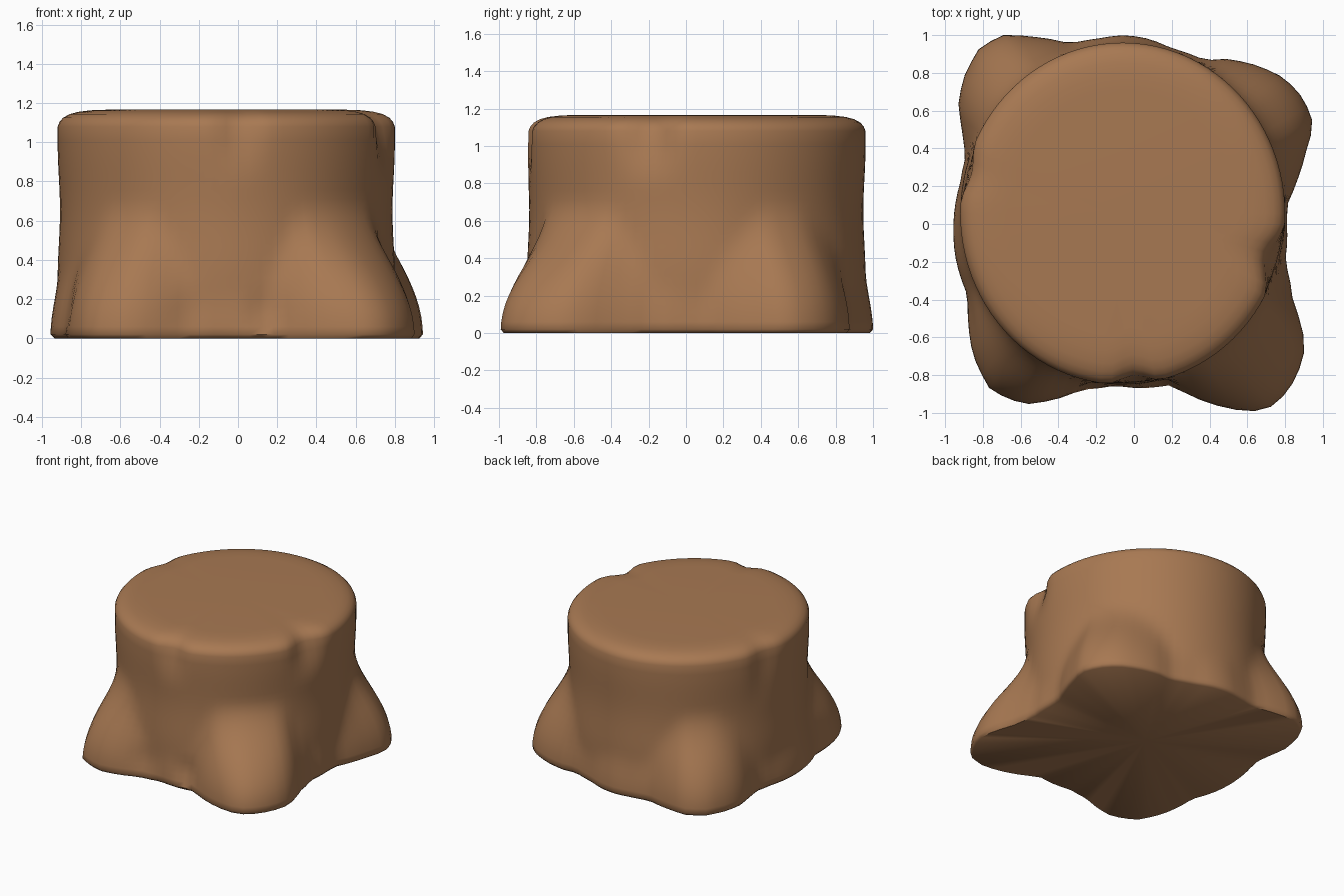
import bpy, bmesh, math

if "Cube" in bpy.data.objects:
    bpy.data.objects.remove(bpy.data.objects["Cube"])

CX, CY = -0.06, 0.055        # trunk centre
A, B = 0.86, 0.905           # trunk half widths
SEG = 96
ROOT_TOP = 0.72

# Footprint of the spreading roots
FOOT = [(0.81, 0.1), (0.86, 0.22), (0.91, 0.38), (0.95, 0.53), (0.90, 0.66), (0.80, 0.77),
        (0.65, 0.84), (0.48, 0.875), (0.38, 0.865), (0.2, 0.93), (0.08, 0.98), (-0.05, 1.0),
        (-0.2, 0.98), (-0.34, 0.955), (-0.52, 0.99), (-0.70, 1.0), (-0.82, 0.93), (-0.90, 0.78),
        (-0.93, 0.64), (-0.91, 0.5), (-0.89, 0.36), (-0.92, 0.22), (-0.95, 0.08), (-0.945, -0.18),
        (-0.88, -0.38), (-0.88, -0.52), (-0.85, -0.7), (-0.76, -0.88), (-0.58, -0.955),
        (-0.42, -0.93), (-0.28, -0.88), (-0.1, -0.855), (0.1, -0.87), (0.2, -0.855),
        (0.4, -0.95), (0.62, -0.995), (0.75, -0.96), (0.85, -0.83), (0.9, -0.7), (0.9, -0.6),
        (0.84, -0.4), (0.80, -0.2), (0.81, 0.0)]
POLAR = sorted((math.atan2(y - CY, x - CX) % math.tau, math.hypot(x - CX, y - CY)) for x, y in FOOT)
POLAR = ([(POLAR[-1][0] - math.tau, POLAR[-1][1])] + POLAR
         + [(POLAR[0][0] + math.tau, POLAR[0][1])])

# Bark grooves: angle, depth, half width, height of deepest point, vertical reach
GROOVES = [(-17, 0.085, 7, 1.18, 0.42), (-86, 0.055, 5, 1.18, 0.42), (165, 0.035, 6, 1.1, 0.5),
           (-78, 0.03, 4, 0.14, 0.16), (-101, 0.02, 4, 0.14, 0.16), (215, 0.015, 4, 0.14, 0.16)]


def smooth(t):
    t = min(max(t, 0), 1)
    return 0.5 + 0.5 * math.cos(math.pi * t)


def foot_radius(a):
    for (a0, r0), (a1, r1) in zip(POLAR, POLAR[1:]):
        if a0 <= a <= a1:
            return r0 + (r1 - r0) * (a - a0) / (a1 - a0)
    return POLAR[0][1]


def trunk_radius(a):
    return A * B / math.hypot(B * math.cos(a), A * math.sin(a))


def radius(a, z):
    trunk = trunk_radius(a)
    flare = foot_radius(a) - trunk
    # strong roots climb higher up the trunk, which gives arched root tops
    reach = ROOT_TOP * min(1, max(abs(flare) / 0.24, 0.02)) ** 0.4
    r = trunk + flare * smooth((z / reach) ** 1.1)
    r -= 0.012 * smooth(abs(z - 0.65) / 0.35)
    for deg, depth, half, zc, zr in GROOVES:
        d = (math.degrees(a) - deg + 180) % 360 - 180
        r -= depth * smooth(abs(d) / (2 * half)) * smooth(abs(z - zc) / zr)
    return r


# Rings from the ground to the rounded cut edge: height, inset
RINGS = [(0.0, 0.02), (0.02, 0.0), (0.06, 0.0)]
RINGS += [(0.06 + 0.05 * i, 0.0) for i in range(1, 20)]
RINGS += [(1.08, 0.0), (1.105, 0.01), (1.125, 0.028), (1.143, 0.06), (1.155, 0.105),
          (1.163, 0.17), (1.166, 0.25)]

bm = bmesh.new()
loops = []
for z, inset in RINGS:
    loop = []
    for i in range(SEG):
        a = math.tau * i / SEG
        r = radius(a, z) - inset
        loop.append(bm.verts.new((CX + r * math.cos(a), CY + r * math.sin(a), z)))
    loops.append(loop)
for lo, hi in zip(loops, loops[1:]):
    for i in range(SEG):
        j = (i + 1) % SEG
        bm.faces.new((lo[i], lo[j], hi[j], hi[i]))

# Flat underside and cut top as fans
low = bm.verts.new((CX, CY, 0))
top = bm.verts.new((CX, CY, 1.162))
for i in range(SEG):
    j = (i + 1) % SEG
    bm.faces.new((low, loops[0][j], loops[0][i]))
    bm.faces.new((top, loops[-1][i], loops[-1][j]))

mesh = bpy.data.meshes.new("tree_stump")
bm.to_mesh(mesh)
bm.free()
stump = bpy.data.objects.new("tree_stump", mesh)
bpy.context.collection.objects.link(stump)

wood = bpy.data.materials.new("brown_wood")
wood.diffuse_color = (0.39, 0.19, 0.085, 1)
wood.use_nodes = True
wood.node_tree.nodes["Principled BSDF"].inputs["Base Color"].default_value = wood.diffuse_color
mesh.materials.append(wood)

bpy.context.view_layer.objects.active = stump
stump.select_set(True)
bpy.ops.object.shade_smooth_by_angle(angle=math.radians(50))
